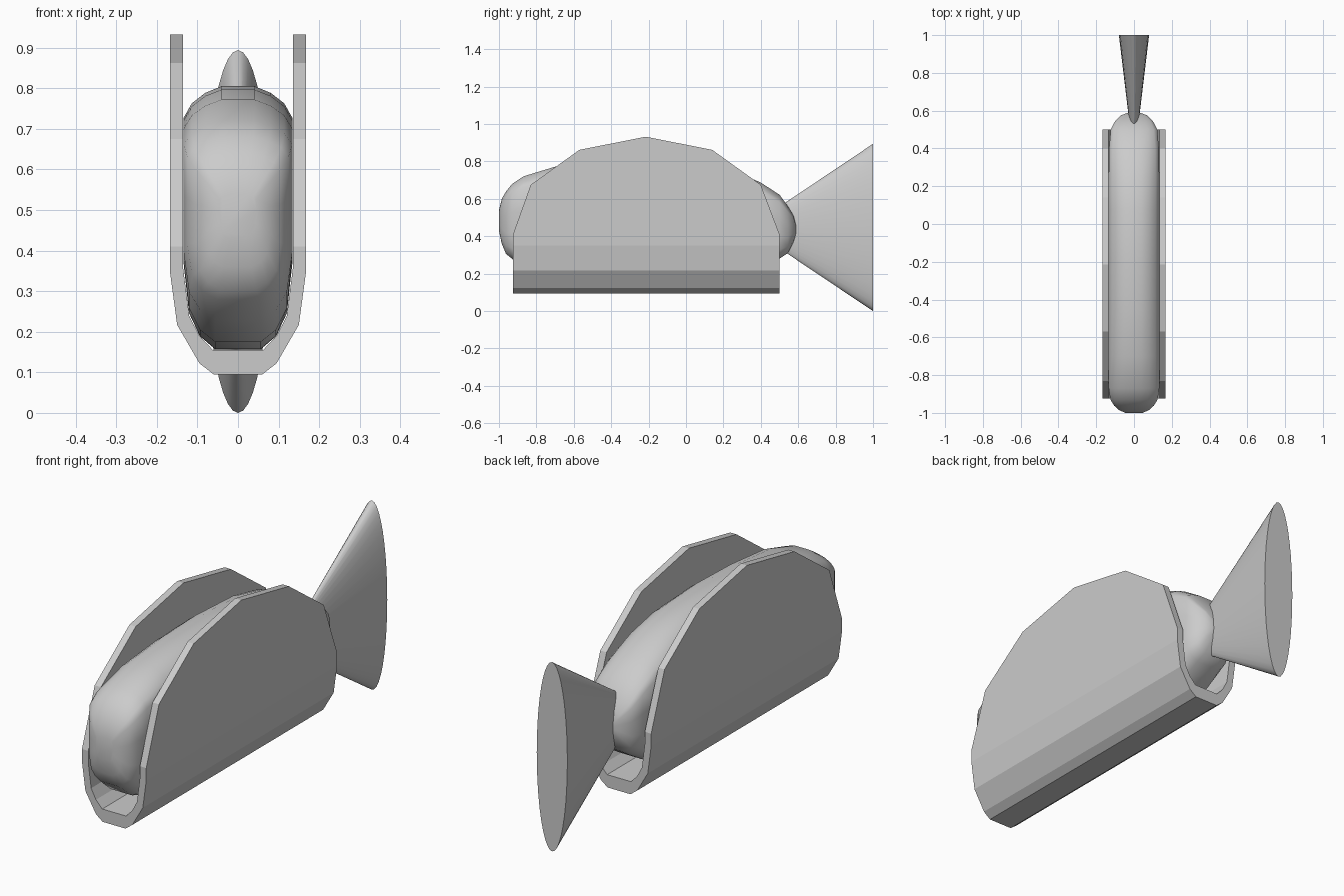
import bpy, bmesh, math

if "Cube" in bpy.data.objects:
    bpy.data.objects.remove(bpy.data.objects["Cube"])


def loft(name, rings, angle=None):
    """Skin closed rings of equal length, capping both ends."""
    bm = bmesh.new()
    vs = [[bm.verts.new(p) for p in r] for r in rings]
    n = len(rings[0])
    for a, b in zip(vs, vs[1:]):
        for i in range(n):
            j = (i + 1) % n
            bm.faces.new((a[i], a[j], b[j], b[i]))
    bm.faces.new(vs[0])
    bm.faces.new(vs[-1])
    bmesh.ops.recalc_face_normals(bm, faces=bm.faces)
    me = bpy.data.meshes.new(name)
    bm.to_mesh(me)
    bm.free()
    ob = bpy.data.objects.new(name, me)
    bpy.context.collection.objects.link(ob)
    if angle:
        bpy.ops.object.select_all(action='DESELECT')
        ob.select_set(True)
        bpy.context.view_layer.objects.active = ob
        bpy.ops.object.shade_smooth_by_angle(angle=math.radians(angle))
    return ob


def mirrored(half):
    return half + [(-x, z) for x, z in reversed(half)]


# Folded shell: U-shaped section whose rim follows an arch
outer = [(.168, .35), (.15, .217), (.095, .122), (.06, .095)]
inner = [(.135, .355), (.12, .238), (.095, .19), (.062, .155)]
arch = [(-.925, .41), (-.83, .675), (-.57, .862), (-.215, .932),
        (.14, .862), (.40, .675), (.50, .41)]
rings = []
for y, h in arch:
    o = mirrored([(.168, h)] + outer)
    i = mirrored([(.135, h)] + inner)
    rings.append([(x, y, z) for x, z in o + i[::-1]])
loft("shell", rings)

# Fish body: rounded sections given by y, half width, top, bottom
stations = [(-1.0, .045, .54, .43), (-.985, .08, .60, .36), (-.962, .105, .64, .305),
            (-.93, .125, .68, .28), (-.87, .134, .72, .23), (-.70, .134, .772, .175),
            (-.45, .134, .797, .158), (-.2, .134, .805, .157), (.08, .134, .79, .157),
            (.25, .134, .752, .17), (.40, .132, .687, .22), (.50, .123, .622, .28),
            (.545, .10, .56, .31), (.575, .07, .51, .37), (.588, .035, .46, .41)]
section = [(.30, 1.0), (.6, .975), (.85, .935), (1, .88), (1, .62), (1, .34),
           (.9, .14), (.7, .05), (.42, 0)]
loft("body", [[(x * w, y, b + t * (top - b)) for x, t in mirrored(section)]
              for y, w, top, b in stations], 60)

# Tail: flattened cone running into the body
SIDES = 40
tail = []
for y, s in ((.36, .04), (1.0, 1.0)):
    tail.append([(.08 * s * math.sin(2 * math.pi * k / SIDES), y,
                  .447 + .447 * s * math.cos(2 * math.pi * k / SIDES))
                 for k in range(SIDES)])
loft("tail", tail, 50)
